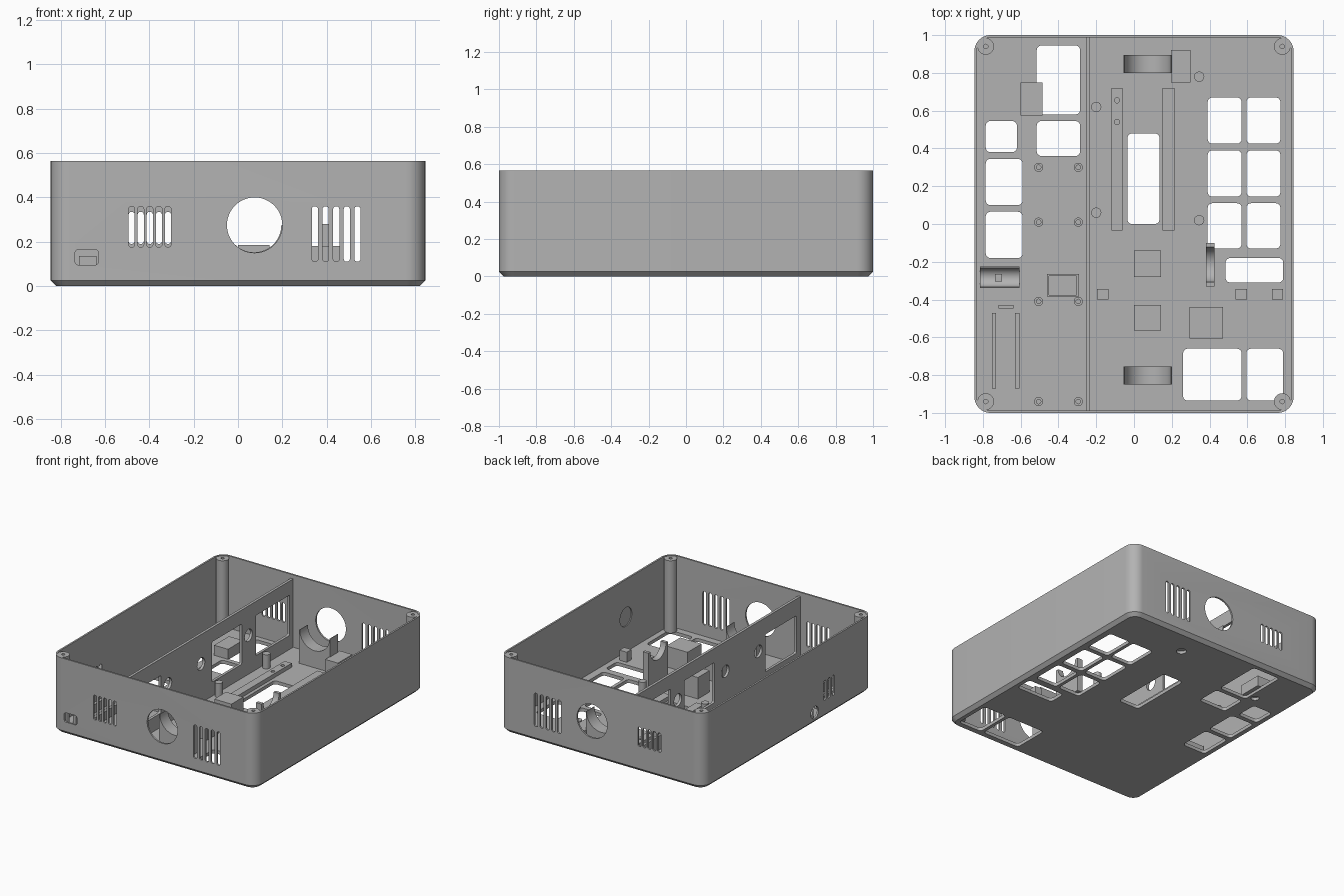
import bpy, bmesh, math

if "Cube" in bpy.data.objects:
    bpy.data.objects.remove(bpy.data.objects["Cube"])

grey = bpy.data.materials.new("plain_grey")
grey.diffuse_color = (0.45, 0.45, 0.45, 1)
grey.use_nodes = True
grey.node_tree.nodes["Principled BSDF"].inputs["Base Color"].default_value = grey.diffuse_color


def rrect(u0, u1, v0, v1, r=0.0, n=6):
    """Outline of a rectangle with rounded corners."""
    if r <= 0:
        return [(u0, v0), (u1, v0), (u1, v1), (u0, v1)]
    pts = []
    for k, (cu, cv) in enumerate([(u1 - r, v1 - r), (u0 + r, v1 - r), (u0 + r, v0 + r), (u1 - r, v0 + r)]):
        for i in range(n + 1):
            a = math.pi / 2 * (k + i / n)
            pts.append((cu + r * math.cos(a), cv + r * math.sin(a)))
    return pts


def circle(u, v, r, n=32):
    return [(u + r * math.cos(2 * math.pi * i / n), v + r * math.sin(2 * math.pi * i / n)) for i in range(n)]


def add_prism(bm, outline, a, b, axis='z', inset_low=None):
    """Extrude an outline from a to b along an axis, optionally with another outline at a."""
    def place(p, w):
        return {'z': (p[0], p[1], w), 'y': (p[0], w, p[1]), 'x': (w, p[0], p[1])}[axis]
    low = [bm.verts.new(place(p, a)) for p in (inset_low or outline)]
    high = [bm.verts.new(place(p, b)) for p in outline]
    n = len(outline)
    bm.faces.new(low)
    bm.faces.new(high)
    for i in range(n):
        j = (i + 1) % n
        bm.faces.new((low[i], low[j], high[j], high[i]))


def make(name, solids):
    bm = bmesh.new()
    for s in solids:
        add_prism(bm, *s)
    bmesh.ops.recalc_face_normals(bm, faces=bm.faces)
    me = bpy.data.meshes.new(name)
    bm.to_mesh(me)
    bm.free()
    ob = bpy.data.objects.new(name, me)
    bpy.context.collection.objects.link(ob)
    me.materials.append(grey)
    return ob


def cut(ob, solids):
    cutter = make("cutter", solids)
    m = ob.modifiers.new("cut", 'BOOLEAN')
    m.operation, m.solver, m.object = 'DIFFERENCE', 'EXACT', cutter
    activate(ob)
    bpy.ops.object.modifier_apply(modifier=m.name)
    bpy.data.objects.remove(cutter)


def activate(ob):
    bpy.ops.object.select_all(action='DESELECT')
    ob.select_set(True)
    bpy.context.view_layer.objects.active = ob


def block(name, x0, x1, y0, y1, top):
    return make(name, [(rrect(x0, x1, y0, y1), FLOOR - 0.004, top)])


FLOOR, TOP, WALL = 0.025, 0.565, 0.013
X, Y = 0.845, 1.0

# Open case with chamfered bottom edge
C = 0.025
full = rrect(-X, X, -Y, Y, 0.085, 10)
small = rrect(-X + C, X - C, -Y + C, Y - C, 0.06, 10)
case = make("case_shell", [(full, C, TOP)])
base = make("case_floor", [(full, 0.0, C, 'z', small)])
inner = rrect(-X + WALL, X - WALL, -Y + WALL, Y - WALL, 0.072, 10)

# Wall openings: round ports, slots and socket window
slots = []
for side in (-1, 1):
    a, b = (-1.03, -0.95) if side < 0 else (0.95, 1.03)
    lo, hi = (0.175, 0.36) if side < 0 else (0.19, 0.335)
    slots.append((circle(0.075, 0.275, 0.125, 48), a, b, 'y'))
    for i in range(5):
        xl, xr = -0.48 + 0.041 * i, 0.347 + 0.048 * i
        slots.append((rrect(xl - 0.014, xl + 0.014, lo, hi, 0.0138), a, b, 'y'))
        slots.append((rrect(xr - 0.014, xr + 0.014, 0.11, 0.36, 0.0138), a, b, 'y'))
slots.append((rrect(-0.735, -0.63, 0.095, 0.165, 0.015), -1.03, -0.95, 'y'))
for i in range(3):
    y = -0.53 + 0.05 * i
    slots.append((rrect(y - 0.013, y + 0.013, 0.13, 0.28, 0.0128), -0.88, -0.80, 'x'))
slots.append((circle(-0.31, 0.085, 0.045), -0.88, -0.80, 'x'))
slots.append((circle(-0.48, 0.285, 0.07), 0.80, X - 0.006, 'x'))
cut(case, [(inner, 0.0, 0.7)])
cut(case, slots)

# Floor openings
windows = [(-0.785, -0.62, 0.38, 0.545), (-0.785, -0.59, 0.10, 0.345), (-0.785, -0.59, -0.18, 0.065),
           (-0.515, -0.285, 0.58, 0.945), (-0.515, -0.285, 0.36, 0.545), (-0.035, 0.135, 0.0, 0.48),
           (0.485, 0.79, -0.31, -0.18), (0.26, 0.57, -0.935, -0.66), (0.595, 0.79, -0.935, -0.66)]
for x0, x1 in ((0.39, 0.57), (0.595, 0.775)):
    for y0, y1 in ((0.425, 0.67), (0.145, 0.39), (-0.13, 0.11)):
        windows.append((x0, x1, y0, y1))
holes = [(rrect(*w, 0.025), -0.05, 0.1) for w in windows]
holes += [(circle(0.245, 0.80, 0.035), -0.05, 0.1), (circle(-0.56, 0.63, 0.028), -0.05, 0.1)]
cut(base, holes)

# Corner screw posts
for sx in (-1, 1):
    for sy in (-1, 1):
        post = make("corner_post", [(circle(sx * 0.785, sy * 0.94, 0.044), 0.02, TOP - 0.004)])
        cut(post, [(circle(sx * 0.785, sy * 0.94, 0.012, 16), 0.4, 0.7)])

# Dividing wall with windows and cable holes
divider = make("divider_wall", [(rrect(-0.99, 0.99, 0.02, 0.535), -0.255, -0.235, 'x')])
gaps = [rrect(0.545, 0.943, 0.13, 0.43, 0.01), rrect(0.03, 0.38, 0.13, 0.43, 0.01),
        rrect(-0.937, -0.573, 0.13, 0.41, 0.01)]
gaps += [circle(y, 0.315, 0.045) for y in (0.46, -0.10, -0.49)]
cut(divider, [(g, -0.3, -0.2, 'x') for g in gaps])

# Cradles with round scoops
for y0, y1 in ((0.80, 0.895), (-0.85, -0.755)):
    c = block("tube_cradle", -0.055, 0.20, y0, y1, 0.275)
    cut(c, [(circle(0.0725, 0.275, 0.123, 48), y0 - 0.1, y1 + 0.1, 'y')])
c = block("side_cradle", 0.38, 0.425, -0.33, -0.10, 0.28)
cut(c, [(circle(-0.215, 0.28, 0.092, 48), 0.3, 0.5, 'x')])
c = block("jack_cradle", -0.815, -0.605, -0.34, -0.225, 0.09)
cut(c, [(circle(-0.2825, 0.09, 0.05), -0.9, -0.5, 'x')])
block("jack_key", -0.735, -0.70, -0.305, -0.265, 0.055)

# Plain blocks
for x0, x1, y0, y1, top in [(0.195, 0.30, 0.75, 0.92, 0.14), (-0.60, -0.485, 0.575, 0.75, 0.10),
                            (0.0, 0.142, -0.28, -0.14, 0.185), (0.0, 0.142, -0.565, -0.43, 0.185),
                            (0.295, 0.472, -0.605, -0.44, 0.18)]:
    block("mount_block", x0, x1, y0, y1, top)
for x in (-0.195, 0.537, 0.73):
    block("small_block", x, x + 0.06, -0.40, -0.345, 0.10)

# Tray with recessed centre
tray = block("tray", -0.46, -0.29, -0.385, -0.265, 0.07)
cut(tray, [(rrect(-0.45, -0.305, -0.375, -0.275), 0.04, 0.2)])

# Long rails, the left one drilled
rail = block("long_rail", -0.12, -0.06, -0.035, 0.72, 0.055)
cut(rail, [(circle(-0.09, y, 0.014, 16), 0.03, 0.2) for y in (0.54, 0.655)])
block("long_rail", 0.15, 0.215, -0.035, 0.72, 0.055)

# Board slides and stop behind the socket window
block("board_slide", -0.752, -0.73, -0.87, -0.47, 0.09)
block("board_slide", -0.63, -0.607, -0.87, -0.47, 0.09)
block("board_stop", -0.717, -0.638, -0.447, -0.43, 0.135)

# Support pegs
for x, y in ((-0.20, 0.62), (-0.20, 0.06), (0.345, 0.78), (0.345, 0.02)):
    make("support_peg", [(circle(x, y, 0.027, 24), 0.02, 0.13)])

# Drilled standoffs
for x in (-0.505, -0.295):
    for y in (0.30, 0.01, -0.41, -0.94):
        s = make("standoff", [(circle(x, y, 0.024, 20), 0.02, 0.06)])
        cut(s, [(circle(x, y, 0.012, 16), 0.03, 0.2)])

# Smooth curved surfaces, keep hard edges
for ob in list(bpy.context.scene.objects):
    activate(ob)
    bpy.ops.object.shade_smooth_by_angle(angle=math.radians(30))
